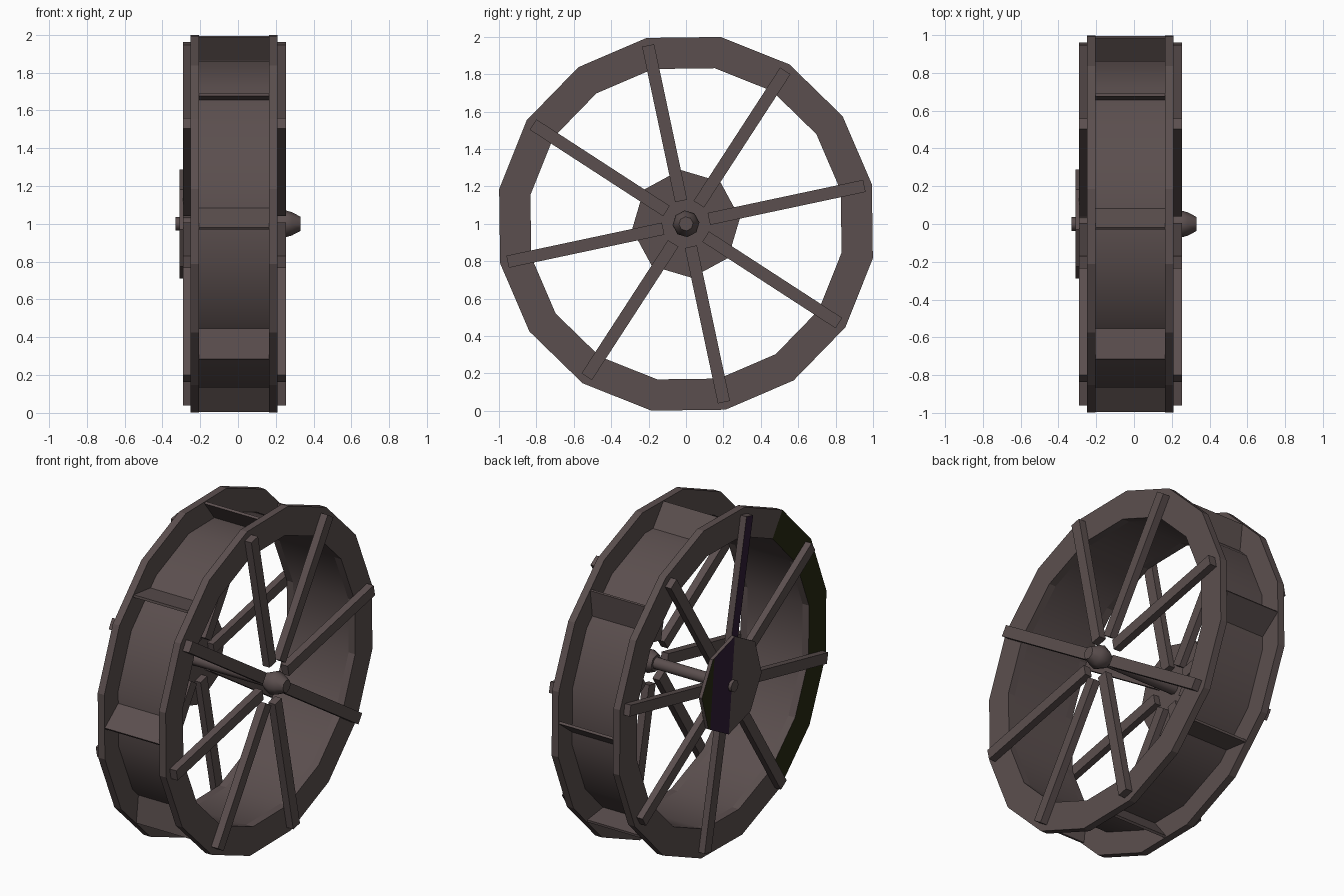
import bpy, bmesh, math
from mathutils import Vector

if "Cube" in bpy.data.objects:
    bpy.data.objects.remove(bpy.data.objects["Cube"])

def material(name, rgb):
    m = bpy.data.materials.new(name)
    m.diffuse_color = (*rgb, 1)
    m.use_nodes = True
    m.node_tree.nodes["Principled BSDF"].inputs["Base Color"].default_value = m.diffuse_color
    return m

WOOD = material("dark_wood", (0.105, 0.078, 0.077))
OLIVE = material("dark_olive", (0.02, 0.022, 0.006))
PURPLE = material("dark_purple", (0.03, 0.012, 0.036))
TURN = 12.0  # wheel rotation in degrees


def polar(x, r, deg):
    a = math.radians(deg)
    return Vector((x, r * math.cos(a), 1 + r * math.sin(a)))


def finish(name, bm, smooth=None, mats=(WOOD,)):
    bmesh.ops.recalc_face_normals(bm, faces=bm.faces)
    me = bpy.data.meshes.new(name)
    bm.to_mesh(me)
    bm.free()
    for m in mats:
        me.materials.append(m)
    ob = bpy.data.objects.new(name, me)
    bpy.context.collection.objects.link(ob)
    if smooth:
        bpy.ops.object.select_all(action='DESELECT')
        ob.select_set(True)
        bpy.context.view_layer.objects.active = ob
        bpy.ops.object.shade_smooth_by_angle(angle=math.radians(smooth))
    return ob


def lathe(profile, n, start, closed):
    """Turn (x, radius) points around the wheel axis; open profiles get end caps."""
    bm = bmesh.new()
    loops = [[bm.verts.new(polar(x, r, start + 360 * i / n)) for i in range(n)]
             for x, r in profile]
    pairs = list(zip(loops, loops[1:]))
    if closed:
        pairs.append((loops[-1], loops[0]))
    else:
        bm.faces.new(loops[0])
        bm.faces.new(loops[-1])
    for a, b in pairs:
        for i in range(n):
            j = (i + 1) % n
            bm.faces.new((a[i], a[j], b[j], b[i]))
    return bm


def slab(bm, p, q, x0, x1, thick):
    """Box running from p to q in the wheel plane."""
    d = (q - p).normalized()
    side = Vector((0, -d.z, d.y)) * thick / 2
    v = []
    for x in (x0, x1):
        for c in (p - side, p + side, q + side, q - side):
            v.append(bm.verts.new((x, c.y, c.z)))
    faces = [(0, 1, 2, 3), (4, 5, 6, 7)] + [(i, (i + 1) % 4, 4 + (i + 1) % 4, 4 + i) for i in range(4)]
    return [bm.faces.new([v[i] for i in f]) for f in faces]


# Side rims
for name, x0, x1 in (("left_rim", -0.25, -0.205), ("right_rim", 0.165, 0.21)):
    bm = lathe([(x0, 0.846), (x1, 0.846), (x1, 1.016), (x0, 1.016)], 16, TURN, True)
    for f in bm.faces:
        c = f.calc_center_median()
        if abs(c.x + 0.25) < 0.001 and c.y < -0.55:
            f.material_index = 1
    finish(name, bm, None, (WOOD, OLIVE))

# Drum between the rims
finish("drum", lathe([(-0.206, 0.846), (0.166, 0.846), (0.166, 0.88), (-0.206, 0.88)],
                     16, TURN, True), 30)

# Tilted paddles
bm = bmesh.new()
for k in range(8):
    slab(bm, polar(0, 0.855, 84.4 + 45 * k), polar(0, 0.99, 91.4 + 45 * k), -0.206, 0.166, 0.015)
finish("paddles", bm)

# Spokes on both sides
for name, x0, x1 in (("left_spokes", -0.29, -0.249), ("right_spokes", 0.209, 0.255)):
    bm = bmesh.new()
    for k in range(8):
        a = TURN + 45 * k
        faces = slab(bm, polar(0, 0.125, a), polar(0, 0.975, a), x0, x1, 0.066)
        if x0 < 0 and k == 2:
            faces[0].material_index = 1
    finish(name, bm, None, (WOOD, PURPLE))

# Octagonal hub plate with coloured strips on its outer face
bm = lathe([(-0.31, 0.29), (-0.288, 0.29)], 8, 6, False)
for y in (0.0, 0.19):
    bmesh.ops.bisect_plane(bm, geom=bm.verts[:] + bm.edges[:] + bm.faces[:],
                           plane_co=(0, y, 1), plane_no=(0, 1, 0.1))
bm.normal_update()
for f in bm.faces:
    c = f.calc_center_median()
    if abs(c.x + 0.31) < 0.001 and c.y > 0:
        f.material_index = 1 if c.y > 0.17 else 2
finish("hub_plate", bm, None, (WOOD, OLIVE, PURPLE))

# Axle and tapered hub cap
finish("axle", lathe([(-0.33, 0.036), (0.325, 0.036)], 8, 6, False), 50)
finish("hub_cap", lathe([(0.2, 0.05), (0.25, 0.072), (0.285, 0.062), (0.33, 0.038)], 8, 6, False), 50)
